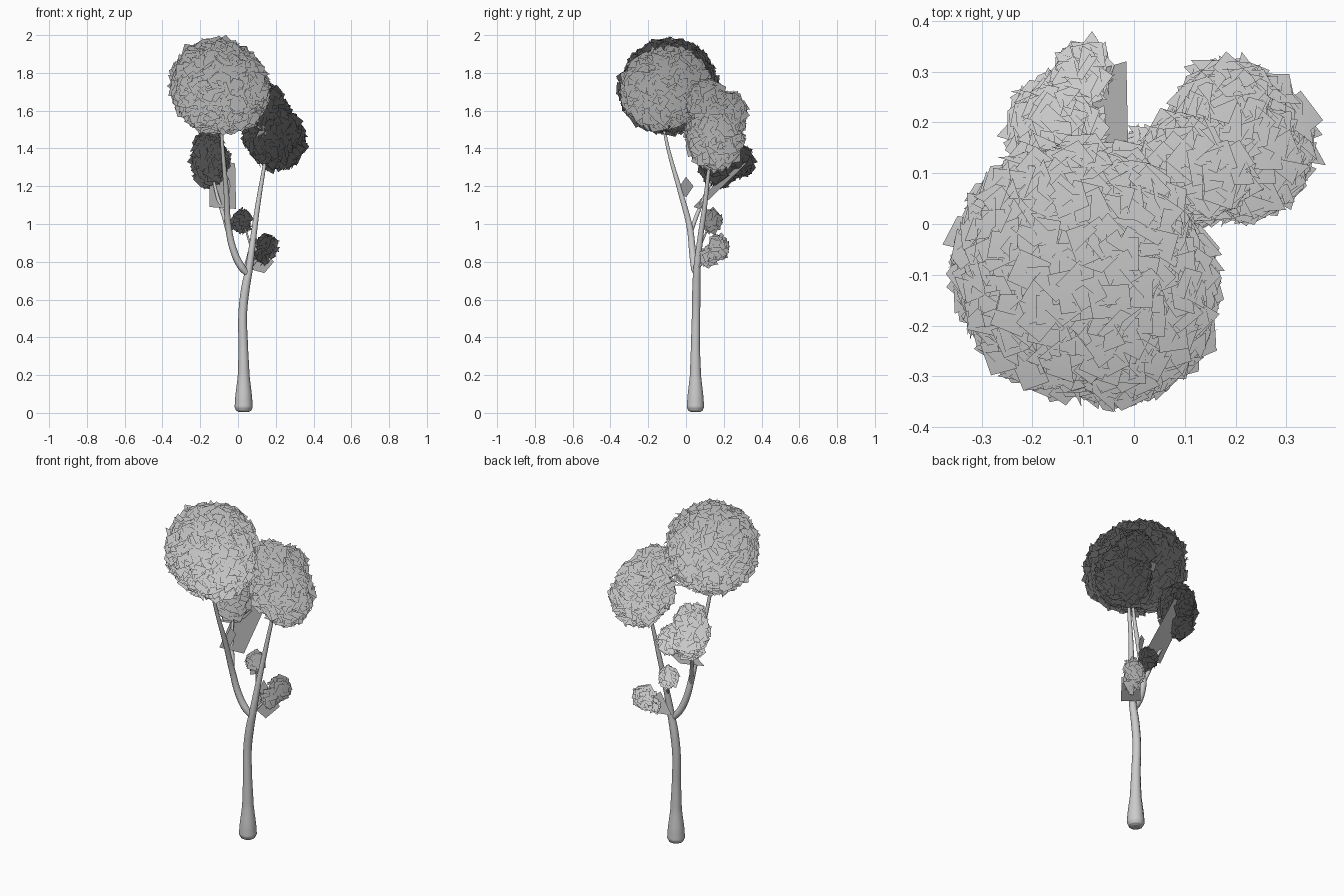
import bpy, math, random
from mathutils import Vector

random.seed(7)
CROWN = Vector((0, 0, 0.6))   # leaf normals fan out from here


def limb(name, pts):
    """Smooth tapering tube through (x, y, z, radius) points."""
    cu = bpy.data.curves.new(name, 'CURVE')
    cu.dimensions = '3D'
    cu.bevel_depth = 1.0
    cu.bevel_resolution = 3
    cu.resolution_u = 6
    cu.use_fill_caps = True
    sp = cu.splines.new('BEZIER')
    sp.radius_interpolation = 'LINEAR'
    sp.bezier_points.add(len(pts) - 1)
    for bp, (x, y, z, r) in zip(sp.bezier_points, pts):
        bp.co = (x, y, z)
        bp.radius = r
        bp.handle_left_type = bp.handle_right_type = 'AUTO'
    ob = bpy.data.objects.new(name, cu)
    bpy.context.collection.objects.link(ob)
    bpy.ops.object.select_all(action='DESELECT')
    ob.select_set(True)
    bpy.context.view_layer.objects.active = ob
    bpy.ops.object.convert(target='MESH')
    bpy.ops.object.shade_smooth_by_angle(angle=math.radians(50))


def leaf_mesh(name, quads, facing=None):
    """Loose quads, wound and shaded away from the crown centre (or along facing)."""
    verts, faces = [], []
    for q in quads:
        q = [Vector(c) for c in q]
        out = facing or sum(q, Vector()) / 4 - CROWN
        if (q[1] - q[0]).cross(q[2] - q[0]).dot(out) < 0:
            q.reverse()
        faces.append(list(range(len(verts), len(verts) + 4)))
        verts += q
    me = bpy.data.meshes.new(name)
    me.from_pydata(verts, [], faces)
    me.update()
    me.shade_smooth()
    me.normals_split_custom_set_from_vertices(
        [(facing or v - CROWN).normalized() for v in verts])
    bpy.context.collection.objects.link(bpy.data.objects.new(name, me))


def foliage(name, lobes, half):
    """Square tilted leaves over joined ellipsoid lobes (centre, radii, count)."""
    quads = []
    for lobe in lobes:
        center, radii, count = lobe
        for i in range(count):
            z = 1 - 2 * (i + 0.5) / count
            a = i * math.pi * (3 - math.sqrt(5))
            s = math.sqrt(1 - z * z)
            d = Vector((s * math.cos(a), s * math.sin(a), z))
            k = random.uniform(0.93, 1.01)
            p = Vector(center) + Vector([d[j] * radii[j] * k for j in range(3)])
            # skip leaves buried in a neighbouring lobe
            if any(sum(((p[j] - c[j]) / r[j]) ** 2 for j in range(3)) < 0.72
                   for c, r, _ in lobes if c is not center):
                continue
            n = Vector([d[j] / radii[j] for j in range(3)]).normalized()
            n = (n + Vector([random.uniform(-0.62, 0.62) for _ in range(3)])).normalized()
            u = n.orthogonal().normalized()
            v = n.cross(u)
            t = random.uniform(0, math.tau)
            h = half * random.uniform(0.85, 1.15) * math.sqrt(2)
            quads.append([p + h * (u * math.cos(t + c * math.pi / 2)
                          + v * math.sin(t + c * math.pi / 2)) for c in range(4)])
    leaf_mesh(name, quads)


# Trunk running into the right-hand branch
limb("trunk", [
    (0.03, 0.05, 0.004, 0.024), (0.03, 0.05, 0.012, 0.040), (0.03, 0.05, 0.03, 0.048),
    (0.03, 0.05, 0.08, 0.045), (0.03, 0.05, 0.20, 0.031), (0.028, 0.05, 0.35, 0.025),
    (0.025, 0.053, 0.52, 0.023), (0.038, 0.055, 0.65, 0.023), (0.058, 0.058, 0.76, 0.020),
    (0.08, 0.075, 0.92, 0.016), (0.105, 0.10, 1.10, 0.013), (0.135, 0.12, 1.28, 0.010),
    (0.16, 0.14, 1.42, 0.007)])

# Left branch up to the big puff
limb("left_branch", [
    (0.055, 0.055, 0.73, 0.014), (0.02, 0.045, 0.77, 0.020), (-0.02, 0.035, 0.85, 0.019),
    (-0.05, 0.02, 0.98, 0.017), (-0.062, -0.03, 1.17, 0.014), (-0.08, -0.09, 1.38, 0.010),
    (-0.09, -0.12, 1.52, 0.008)])

# Rear branch forking off the left one
limb("rear_branch", [
    (-0.05, 0.022, 0.95, 0.012), (-0.075, 0.055, 1.04, 0.011), (-0.11, 0.10, 1.15, 0.009),
    (-0.14, 0.16, 1.28, 0.006)])

# Twigs to the two small tufts
limb("low_twig", [(0.055, 0.055, 0.75, 0.007), (0.09, 0.09, 0.80, 0.006), (0.14, 0.15, 0.86, 0.004)])
limb("upper_twig", [(0.07, 0.07, 0.87, 0.006), (0.05, 0.10, 0.94, 0.005), (0.025, 0.13, 1.01, 0.004)])

# Foliage puffs
foliage("large_foliage", [
    ((-0.113, -0.085, 1.73), (0.236, 0.244, 0.242), 950),
    ((-0.035, -0.135, 1.71), (0.192, 0.208, 0.212), 680)], 0.030)
foliage("right_foliage", [
    ((0.205, 0.155, 1.455), (0.138, 0.138, 0.160), 290),
    ((0.135, 0.10, 1.475), (0.095, 0.090, 0.110), 130),
    ((0.125, 0.115, 1.63), (0.103, 0.100, 0.118), 160),
    ((0.18, 0.225, 1.58), (0.080, 0.088, 0.105), 120)], 0.032)
foliage("rear_foliage", [
    ((-0.155, 0.18, 1.35), (0.083, 0.103, 0.148), 200),
    ((-0.10, 0.30, 1.33), (0.046, 0.046, 0.068), 60)], 0.029)
foliage("upper_tuft", [((0.02, 0.135, 1.015), (0.042, 0.042, 0.050), 45)], 0.024)
foliage("low_tuft", [
    ((0.15, 0.175, 0.875), (0.050, 0.042, 0.056), 55),
    ((0.125, 0.125, 0.83), (0.035, 0.035, 0.040), 24)], 0.025)

# Large stray leaf cards below the puffs, facing the front
leaf_mesh("stray_leaves", [
    [(-0.15, 0.04, 1.09), (-0.01, 0.07, 1.08), (-0.015, 0.32, 1.32), (-0.15, 0.28, 1.35)],
    [(-0.04, 0.12, 1.58), (0.04, 0.10, 1.60), (0.03, 0.14, 1.62), (-0.02, 0.165, 1.61)],
    [(-0.06, -0.04, 1.19), (-0.05, 0.0, 1.14), (-0.04, 0.04, 1.20), (-0.05, 0.0, 1.25)],
    [(0.03, 0.09, 0.77), (0.14, 0.06, 0.74), (0.19, 0.12, 0.80), (0.07, 0.14, 0.92)],
], Vector((0.4, -1, -0.1)))
